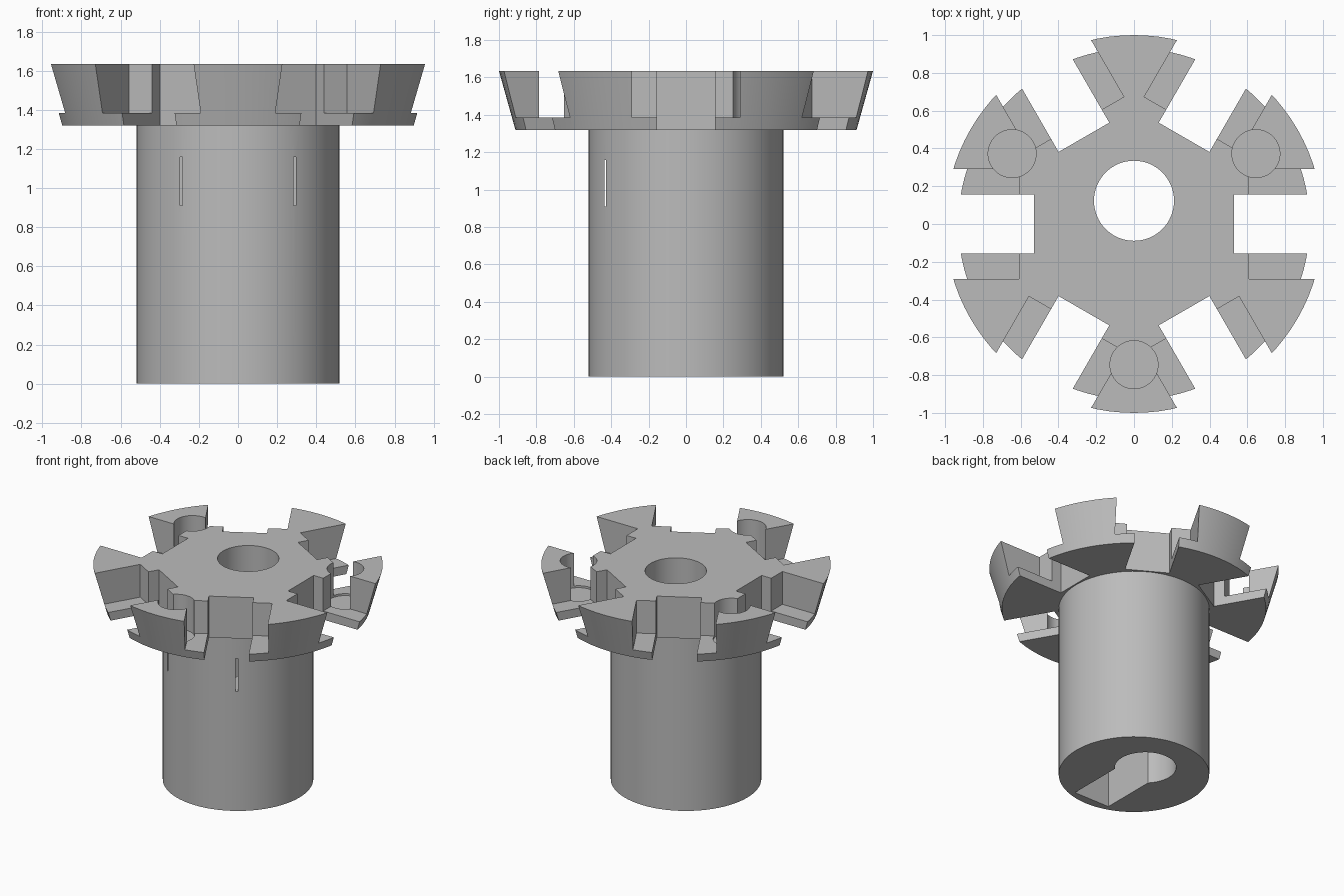
import bpy
import bmesh
from math import radians, cos, sin
from mathutils import Matrix, Vector

old = bpy.data.objects.get("Cube")
if old:
    bpy.data.objects.remove(old, do_unlink=True)

SHAFT_R, HEAD_Z, TOP_Z, LEDGE_Z = 0.52, 1.32, 1.635, 1.385

steel = bpy.data.materials.new("plain_grey")
steel.use_nodes = True
grey = (0.5, 0.5, 0.5, 1)
steel.diffuse_color = grey
steel.node_tree.nodes["Principled BSDF"].inputs["Base Color"].default_value = grey


def make_object(name, bm):
    bmesh.ops.recalc_face_normals(bm, faces=bm.faces)
    mesh = bpy.data.meshes.new(name)
    bm.to_mesh(mesh)
    bm.free()
    mesh.materials.append(steel)
    obj = bpy.data.objects.new(name, mesh)
    bpy.context.collection.objects.link(obj)
    return obj


def box(name, low, high, angle=0):
    low, high = Vector(low), Vector(high)
    bm = bmesh.new()
    turn = Matrix.Rotation(radians(angle), 4, "Z")
    place = Matrix.Translation((low + high) / 2) @ Matrix.Diagonal((*(high - low), 1))
    bmesh.ops.create_cube(bm, size=1, matrix=turn @ place)
    return make_object(name, bm)


def cylinder(name, x, y, radius, z0, z1):
    bm = bmesh.new()
    bmesh.ops.create_cone(bm, cap_ends=True, segments=64, radius1=radius, radius2=radius,
                          depth=z1 - z0, matrix=Matrix.Translation((x, y, (z0 + z1) / 2)))
    return make_object(name, bm)


def cut(body, cutter):
    cutter.hide_render = True
    mod = body.modifiers.new("cut", "BOOLEAN")
    mod.operation, mod.solver, mod.object = "DIFFERENCE", "EXACT", cutter
    bpy.context.view_layer.objects.active = body
    bpy.ops.object.modifier_apply(modifier=mod.name)
    bpy.data.objects.remove(cutter, do_unlink=True)


# Turned blank: straight shaft with a flared head
bm = bmesh.new()
profile = [(0, 0), (SHAFT_R, 0), (SHAFT_R, HEAD_Z), (0.912, HEAD_Z), (1, TOP_Z), (0, TOP_Z)]
verts = [bm.verts.new((r, 0, z)) for r, z in profile]
edges = [bm.edges.new(pair) for pair in zip(verts, verts[1:])]
bmesh.ops.spin(bm, geom=verts + edges, cent=(0, 0, 0), axis=(0, 0, 1),
               angle=radians(360), steps=96)
bmesh.ops.remove_doubles(bm, verts=bm.verts, dist=0.0001)
# merge the fans at both ends into single flat caps
bmesh.ops.dissolve_limit(bm, angle_limit=radians(0.5), verts=bm.verts, edges=bm.edges)
body = make_object("slotted_head_and_shaft", bm)

# Six radial slots, each flanked by a low ledge
for i in range(6):
    cut(body, box("slot", (0.53, -0.155, 1.2), (1.3, 0.155, 1.8), i * 60))
    cut(body, box("ledge", (0.61, -0.29, LEDGE_Z), (1.3, 0.29, 1.8), i * 60))

# Round pockets in every other petal
for angle in (30, 150, 270):
    a = radians(angle)
    cut(body, cylinder("pocket", 0.745 * cos(a), 0.745 * sin(a), 0.127, 1.37, 1.8))

# Off-centre bore, keyway from below, and the inner chamber grazing the shaft wall
cut(body, cylinder("bore", 0, 0.123, 0.212, -0.2, 1.8))
cut(body, box("keyway", (-0.15, -0.455, -0.2), (0.15, 0.1, 1.16)))
cut(body, box("chamber", (-0.297, -0.435, 0.91), (0.297, -0.1, 1.16)))

# Smooth round walls, crisp machined edges
bpy.ops.object.select_all(action="DESELECT")
body.select_set(True)
bpy.context.view_layer.objects.active = body
bpy.ops.object.shade_smooth_by_angle(angle=radians(20))
